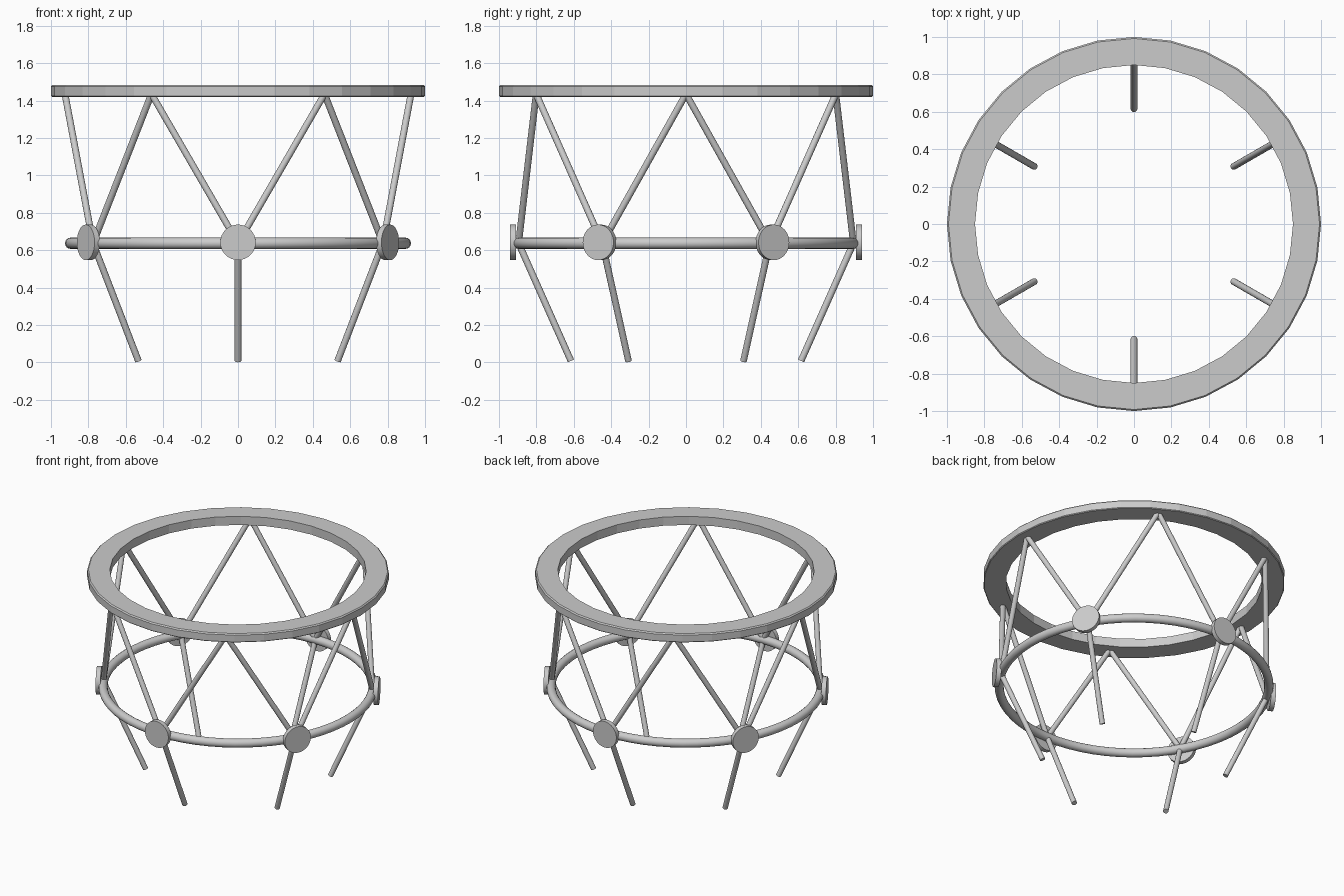
import bpy, bmesh, math
from mathutils import Vector

if "Cube" in bpy.data.objects:
    bpy.data.objects.remove(bpy.data.objects["Cube"])

MID_Z, MID_R = 0.637, 0.895


def polar(r, deg, z):
    a = math.radians(deg)
    return Vector((r * math.cos(a), r * math.sin(a), z))


def lathe(name, profile, sides, smooth_angle):
    # revolve a closed (radius, z) profile around the z axis
    bm = bmesh.new()
    rings = [[bm.verts.new(polar(r, 360 * i / sides, z)) for r, z in profile]
             for i in range(sides)]
    n = len(profile)
    for i in range(sides):
        a, b = rings[i], rings[(i + 1) % sides]
        for j in range(n):
            k = (j + 1) % n
            bm.faces.new((a[j], b[j], b[k], a[k]))
    bmesh.ops.recalc_face_normals(bm, faces=bm.faces)
    mesh = bpy.data.meshes.new(name)
    bm.to_mesh(mesh)
    bm.free()
    ob = bpy.data.objects.new(name, mesh)
    bpy.context.collection.objects.link(ob)
    if smooth_angle:
        smooth(ob, smooth_angle)
    return ob


def smooth(ob, deg):
    bpy.ops.object.select_all(action='DESELECT')
    ob.select_set(True)
    bpy.context.view_layer.objects.active = ob
    bpy.ops.object.shade_smooth_by_angle(angle=math.radians(deg))


def rod(name, p, q, radius, sides=16):
    d = q - p
    bpy.ops.mesh.primitive_cylinder_add(vertices=sides, radius=radius, depth=d.length,
                                        location=(p + q) / 2)
    ob = bpy.context.object
    ob.name = name
    ob.rotation_euler = d.to_track_quat('Z', 'Y').to_euler()
    smooth(ob, 40)
    return ob


# flat top rim with a small chamfer on its outer edges
lathe("top_rim", [(0.85, 1.42), (0.995, 1.42), (1.0, 1.425), (1.0, 1.475),
                  (0.992, 1.483), (0.85, 1.483)], 32, 0)

# round tube hoop at mid height
tube = [(MID_R + 0.03 * math.cos(t * math.pi / 8), MID_Z + 0.03 * math.sin(t * math.pi / 8))
        for t in range(16)]
lathe("middle_hoop", tube, 64, 60)

# six joints, each with a disc, a leg and two struts
for i in range(6):
    ang = -90 + 60 * i
    joint = polar(MID_R, ang, MID_Z)
    rod(f"joint_disc_{i}", polar(0.908, ang, 0.642), polar(0.94, ang, 0.642), 0.095, 32)
    rod(f"leg_{i}", joint, polar(0.615, ang, 0.008), 0.018)
    for side, off in (("left", -30), ("right", 30)):
        rod(f"strut_{side}_{i}", joint, polar(0.925, ang + off, 1.435), 0.018)
